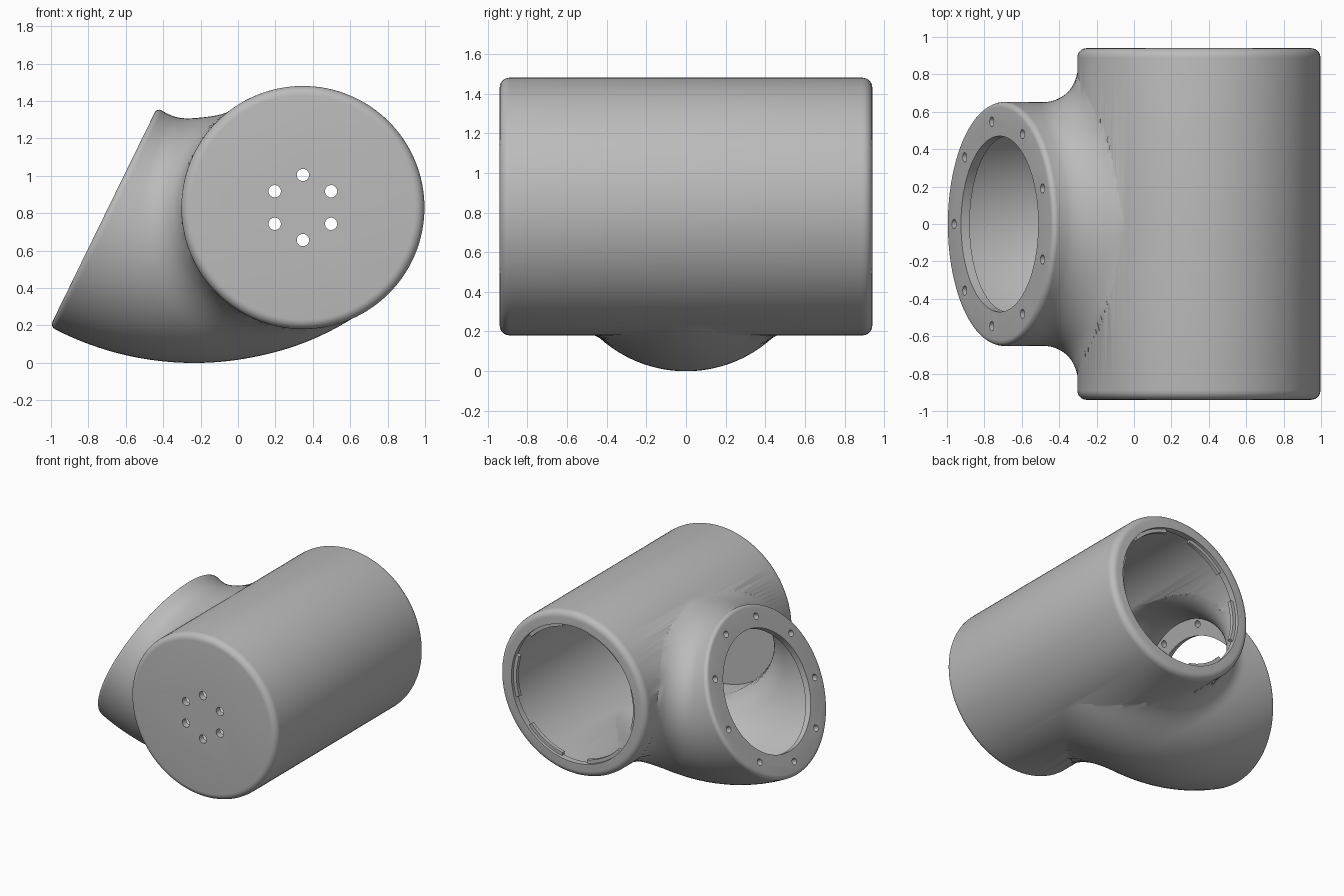
import bpy, bmesh
from math import sin, cos, pi, radians, sqrt
from mathutils import Vector, Matrix

if "Cube" in bpy.data.objects:
    bpy.data.objects.remove(bpy.data.objects["Cube"])

AXIS = Vector((0.347, 0, 0.83))      # main barrel axis, along y
BEND = Vector((-0.23, 0, 1.633))     # centre of the elbow bend
RADIUS, WALL, HALF = 0.65, 0.05, 0.94
MAJOR = 0.985

grey = bpy.data.materials.new("plain grey")
grey.use_nodes = True
grey.diffuse_color = (0.5, 0.5, 0.5, 1)
grey.node_tree.nodes["Principled BSDF"].inputs["Base Color"].default_value = (0.5, 0.5, 0.5, 1)


def finish(name, bm):
    bmesh.ops.recalc_face_normals(bm, faces=bm.faces)
    mesh = bpy.data.meshes.new(name)
    bm.to_mesh(mesh)
    bm.free()
    mesh.materials.append(grey)
    obj = bpy.data.objects.new(name, mesh)
    bpy.context.collection.objects.link(obj)
    return obj


def cylinder(name, start, end, radius, segments=32, rounding=0):
    bm = bmesh.new()
    way = end - start
    place = Matrix.Translation((start + end) / 2) @ way.to_track_quat('Z', 'Y').to_matrix().to_4x4()
    bmesh.ops.create_cone(bm, cap_ends=True, segments=segments, radius1=radius,
                          radius2=radius, depth=way.length, matrix=place)
    if rounding:
        rims = [e for e in bm.edges if any(len(f.verts) > 4 for f in e.link_faces)]
        bmesh.ops.bevel(bm, geom=rims, offset=rounding, segments=6, profile=0.5, affect='EDGES')
    return finish(name, bm)


def arc_point(radius, angle):
    return BEND + radius * Vector((sin(angle), 0, -cos(angle)))


def round_off(depth, r):
    """Sideways offset of a quarter-round at a given depth."""
    return r - sqrt(max(0, r * r - (r - depth) ** 2)) if depth < r else 0


def elbow(name, minor, low_start, high_start, fillet, rim):
    """Bent pipe whose rings flare out where they meet the barrel."""
    bm = bmesh.new()
    rings, sides, stop = 80, 112, radians(35.8)
    low_start, high_start = radians(low_start), radians(high_start)
    loops, mouth = [], None
    for i in range(rings + 1):
        u = (i / rings) ** 1.5
        r = minor - 0.006 * u * u
        low = arc_point(MAJOR + r, low_start + (stop - low_start) * u)
        high = arc_point(MAJOR - r, high_start + (stop - high_start) * u)
        mid, half = (low + high) / 2, (high - low) / 2
        if mouth is None:
            mouth, inward = mid, half.cross(Vector((0, -1, 0))).normalized()
            if inward.x < 0:
                inward.negate()
        loop = []
        for k in range(sides):
            a = 2 * pi * k / sides
            p = mid + half * cos(a) + Vector((0, half.length * sin(a), 0))
            n = (p - mid).normalized()
            # rounded flange edge
            p -= n * round_off(max(0, (p - mouth).dot(inward)), rim)
            # fillet against the barrel
            out = Vector((p.x - AXIS.x, 0, p.z - AXIS.z))
            dist = max(out.length, 0.001)
            d = dist - minor
            c = out / dist
            off = round_off(d, fillet) if d > 0 else fillet * max(0, 1 + d / 0.15)
            t = n - n.dot(c) * c
            q = p + t * t.length * off
            flat = Vector((q.x - AXIS.x, 0, q.z - AXIS.z)).normalized() * dist
            loop.append(bm.verts.new((AXIS.x + flat.x, q.y, AXIS.z + flat.z)))
        loops.append(loop)
    for a, b in zip(loops, loops[1:]):
        for k in range(sides):
            j = (k + 1) % sides
            bm.faces.new((a[k], a[j], b[j], b[k]))
    bm.faces.new(loops[0])
    bm.faces.new(loops[-1])
    return finish(name, bm), mouth, inward


def combine(target, tool, operation):
    mod = target.modifiers.new(operation, 'BOOLEAN')
    mod.operation, mod.object, mod.solver = operation, tool, 'EXACT'
    bpy.context.view_layer.objects.active = target
    bpy.ops.object.modifier_apply(modifier=mod.name)
    bpy.data.objects.remove(tool)


def along(y):
    return Vector((AXIS.x, y, AXIS.z))


# Outer shell: barrel plus side elbow
body = cylinder("pipe_body", along(-HALF), along(HALF), RADIUS, 128, 0.05)
branch, mouth, inward = elbow("side_branch", RADIUS, -28.3, -37, 0.2, 0.03)
combine(body, branch, 'UNION')

# Hollow inside, leaving a flange at the branch and a lip at the back
inner = RADIUS - WALL
cavity = cylinder("barrel_cavity", along(-HALF + WALL), along(HALF - WALL), inner, 128)
branch_cavity = elbow("branch_cavity", inner, -26.5, -28.1, 0.25, 0)[0]
combine(cavity, branch_cavity, 'UNION')
combine(body, cavity, 'DIFFERENCE')
combine(body, cylinder("back_opening", along(HALF - 0.1), along(HALF + 0.1), 0.545, 128), 'DIFFERENCE')
combine(body, cylinder("flange_opening", mouth - inward * 0.1, mouth + inward * 0.1, 0.47, 96), 'DIFFERENCE')

# Bolt holes round the flange
down = Vector((inward.z, 0, -inward.x))
for k in range(9):
    a = 2 * pi * k / 9
    spot = mouth + 0.555 * (down * cos(a) + Vector((0, sin(a), 0)))
    combine(body, cylinder("bolt_hole", spot - inward * 0.04, spot + inward * 0.09, 0.025, 24), 'DIFFERENCE')

# Ring of holes in the closed front end
for k in range(6):
    a = pi / 2 + k * pi / 3
    spot = along(-HALF) + 0.174 * Vector((cos(a), 0, sin(a)))
    reach = Vector((0, 0.1, 0))
    combine(body, cylinder("front_hole", spot - reach, spot + reach, 0.033, 24), 'DIFFERENCE')

# Curved locking tabs inside the back opening
bm = bmesh.new()
for k in range(6):
    previous = None
    for s in range(11):
        a = k * pi / 3 + radians(-18 + 3.6 * s)
        section = [bm.verts.new((AXIS.x + r * cos(a), y, AXIS.z + r * sin(a)))
                   for r, y in ((0.518, 0.885), (0.548, 0.885), (0.548, 0.915), (0.518, 0.915))]
        if previous:
            for m in range(4):
                n = (m + 1) % 4
                bm.faces.new((previous[m], previous[n], section[n], section[m]))
        if s in (0, 10):
            bm.faces.new(section)
        previous = section
tabs = finish("locking_tabs", bm)

# Smooth shading with crisp edges
bpy.ops.object.select_all(action='DESELECT')
for obj in (body, tabs):
    obj.select_set(True)
bpy.context.view_layer.objects.active = body
bpy.ops.object.shade_smooth_by_angle(angle=radians(30))
